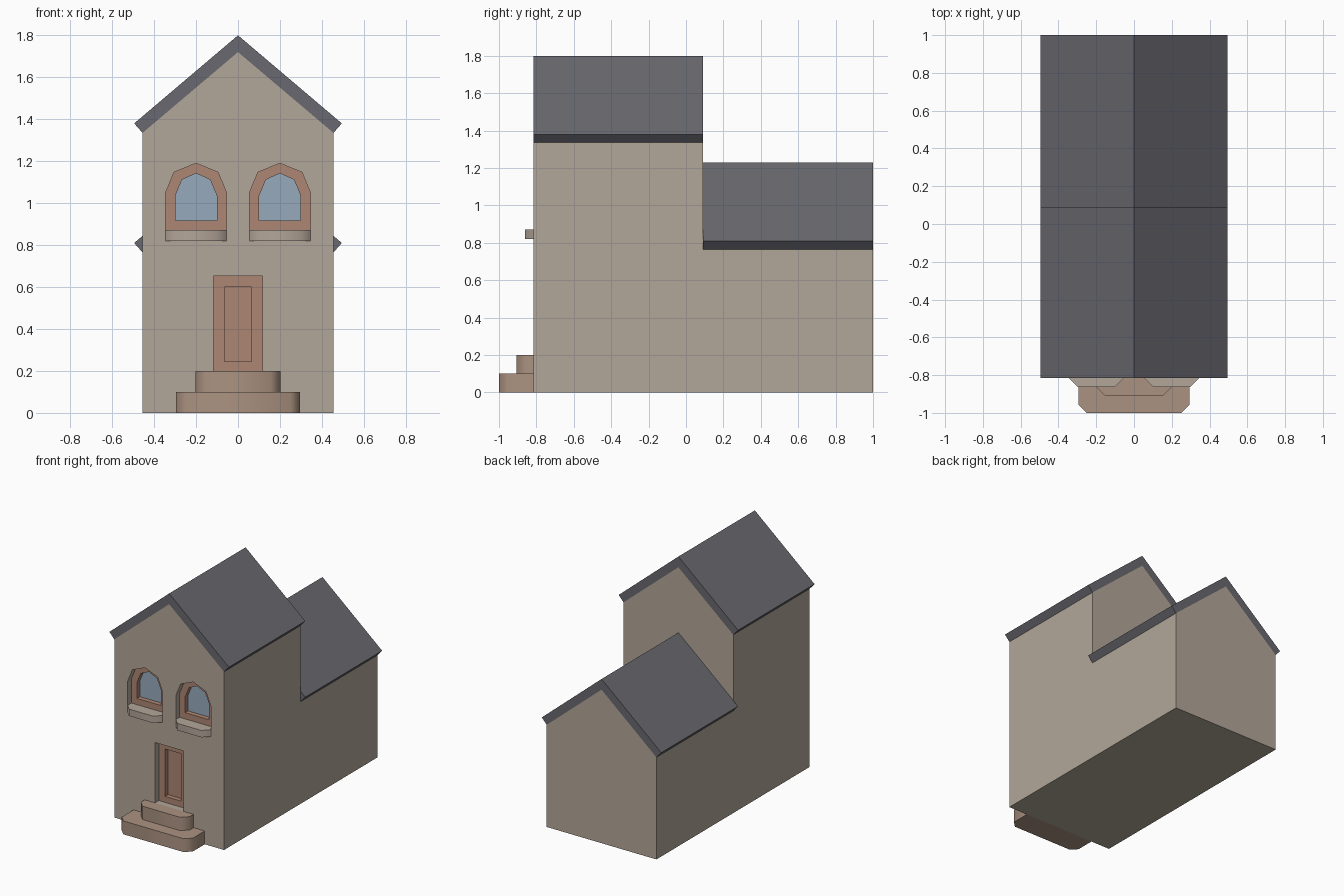
import bpy, bmesh
from math import radians

if "Cube" in bpy.data.objects:
    bpy.data.objects.remove(bpy.data.objects["Cube"])


def mat(name, r, g, b):
    m = bpy.data.materials.new(name)
    m.diffuse_color = (r, g, b, 1)
    m.use_nodes = True
    m.node_tree.nodes["Principled BSDF"].inputs["Base Color"].default_value = m.diffuse_color
    return m


WALL = mat("wall_plaster", 0.45, 0.39, 0.32)
BASES = [mat("wall_base_%d" % i, 0.34 + 0.028 * i, 0.22 + 0.042 * i, 0.165 + 0.038 * i)
         for i in range(4)]
ROOF = mat("slate", 0.14, 0.14, 0.16)
TRIM = mat("terracotta", 0.42, 0.24, 0.17)
GLASS = mat("glass", 0.31, 0.40, 0.50)
STONE = mat("step_stone", 0.41, 0.29, 0.22)
SILL = mat("sill_stone", 0.45, 0.38, 0.32)


def prism(name, pts, a, b, material, axis="y", hole=None):
    """Extrude a profile from a to b; with a hole profile it becomes a ring."""
    bm = bmesh.new()

    def loop(p, t):
        return [bm.verts.new((u, t, v) if axis == "y" else (u, v, t)) for u, v in p]

    n = len(pts)
    A, B = loop(pts, a), loop(pts, b)
    rings = [(A, B)]
    if hole:
        C, D = loop(hole, a), loop(hole, b)
        rings.append((C, D))
        for i in range(n):
            j = (i + 1) % n
            bm.faces.new((A[i], A[j], C[j], C[i]))
            bm.faces.new((B[i], B[j], D[j], D[i]))
    else:
        bm.faces.new(A)
        bm.faces.new(B)
    for P, Q in rings:
        for i in range(n):
            j = (i + 1) % n
            bm.faces.new((P[i], P[j], Q[j], Q[i]))
    bmesh.ops.recalc_face_normals(bm, faces=bm.faces[:])
    me = bpy.data.meshes.new(name)
    bm.to_mesh(me)
    bm.free()
    me.materials.append(material)
    ob = bpy.data.objects.new(name, me)
    bpy.context.collection.objects.link(ob)
    return ob


def activate(ob):
    bpy.ops.object.select_all(action="DESELECT")
    ob.select_set(True)
    bpy.context.view_layer.objects.active = ob


def carve(ob, pts):
    cutter = prism("cutter", pts, FRONT - 0.1, FRONT + 0.09, WALL)
    cutter.hide_render = True
    mod = ob.modifiers.new("opening", "BOOLEAN")
    mod.operation, mod.solver, mod.object = "DIFFERENCE", "EXACT", cutter
    activate(ob)
    bpy.ops.object.modifier_apply(modifier=mod.name)
    bpy.data.objects.remove(cutter, do_unlink=True)


def tint_base(ob):
    """Slice the foot of the walls into bands that fade from clay to plaster."""
    bm = bmesh.new()
    bm.from_mesh(ob.data)
    for i in range(1, 5):
        bmesh.ops.bisect_plane(bm, geom=bm.verts[:] + bm.edges[:] + bm.faces[:],
                               plane_co=(0, 0, 0.05 * i), plane_no=(0, 0, 1), dist=1e-5)
    for f in bm.faces:
        z = f.calc_center_median().z
        f.material_index = min(int(z / 0.05), 3) + 1 if z < 0.199 else 0
    bm.to_mesh(ob.data)
    bm.free()
    ob.data.materials.clear()
    for m in [WALL] + BASES:
        ob.data.materials.append(m)


def rect(w, z0, z1):
    return [(-w, z0), (w, z0), (w, z1), (-w, z1)]


def arch(cx, w, z0, z1, shoulder_w, z2, z3):
    half = [(w, z0), (w, z1), (shoulder_w, z2)]
    return [(cx + x, z) for x, z in half] + [(cx, z3)] + [(cx - x, z) for x, z in half[::-1]]


def slab(name, w, back, shoulder, front, chamfer, z0, z1, material, cx=0):
    half = [(w, back), (w, shoulder), (w - chamfer, front)]
    if back == shoulder:
        half.pop(0)
    pts = [(cx + x, y) for x, y in half] + [(cx - x, y) for x, y in half[::-1]]
    ob = prism(name, pts, z0, z1, material, "z")
    activate(ob)
    bpy.ops.object.shade_smooth_by_angle(angle=radians(55))


FRONT, MID, BACK = -0.815, 0.09, 1.0
W = 0.455

# House bodies and roofs
bodies = []
for label, y0, y1, eave in (("front", FRONT, MID, 1.335), ("rear", MID, BACK, 0.765)):
    bodies.append(prism(label + "_walls", [(-W, 0), (W, 0), (W, eave), (0, eave + 0.385), (-W, eave)],
                        y0, y1, WALL))
    prism(label + "_roof", [(0, eave + 0.465), (0.495, eave + 0.045), (W, eave), (0, eave + 0.385),
                            (-W, eave), (-0.495, eave + 0.045)], y0, y1, ROOF)
house = bodies[0]

# Arched windows with sills
for side, cx in (("left", -0.2), ("right", 0.2)):
    outer = arch(cx, 0.145, 0.87, 1.05, 0.105, 1.147, 1.19)
    inner = arch(cx, 0.099, 0.917, 1.035, 0.067, 1.112, 1.142)
    carve(house, outer)
    prism(side + "_window_frame", outer, FRONT + 0.045, FRONT + 0.09, TRIM, hole=inner)
    prism(side + "_window_glass", inner, FRONT + 0.08, FRONT + 0.09, GLASS)
    slab(side + "_window_sill", 0.145, FRONT, FRONT, -0.862, 0.045, 0.82, 0.872, SILL, cx)

# Recessed door
outer, inner = rect(0.117, 0.2, 0.652), rect(0.065, 0.245, 0.6)
carve(house, outer)
prism("door_frame", outer, FRONT + 0.045, FRONT + 0.09, TRIM, hole=inner)
prism("door_panel", inner, FRONT + 0.08, FRONT + 0.09, TRIM)

# Front steps
slab("lower_step", 0.295, FRONT, -0.955, -1.0, 0.045, 0, 0.1, STONE)
slab("upper_step", 0.203, FRONT, -0.86, -0.907, 0.047, 0.1, 0.2, STONE)

for body in bodies:
    tint_base(body)
